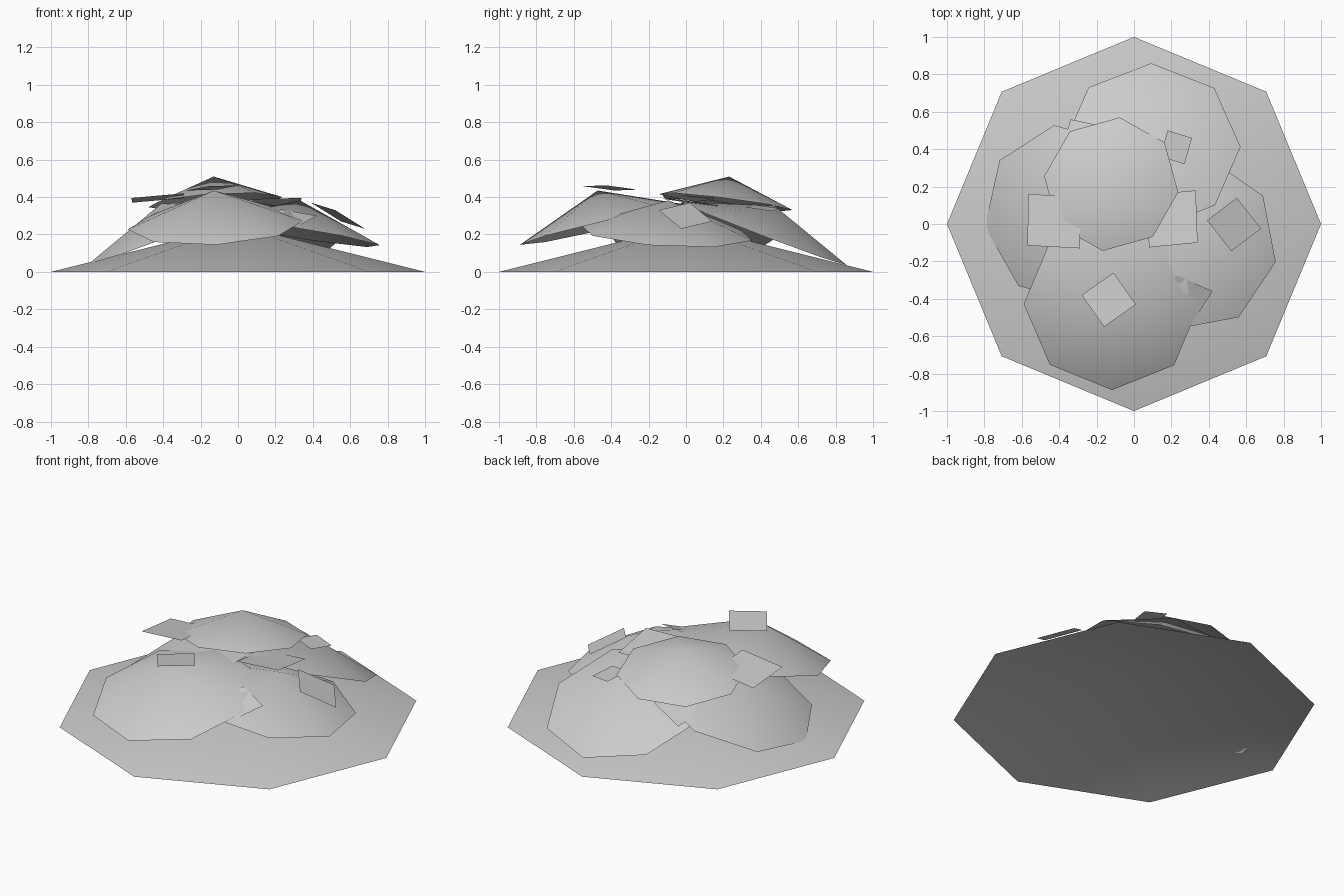
import bpy
import bmesh
from math import radians
from mathutils import Matrix, Vector

cube = bpy.data.objects.get("Cube")
if cube:
    bpy.data.objects.remove(cube, do_unlink=True)

grey = bpy.data.materials.new("plain_grey")
grey.use_nodes = True
grey.diffuse_color = (0.6, 0.6, 0.6, 1)
grey.node_tree.nodes["Principled BSDF"].inputs["Base Color"].default_value = (0.6, 0.6, 0.6, 1)


def add_object(name, bm, smooth):
    mesh = bpy.data.meshes.new(name)
    for face in bm.faces:
        face.smooth = smooth
    bm.to_mesh(mesh)
    bm.free()
    mesh.materials.append(grey)
    obj = bpy.data.objects.new(name, mesh)
    bpy.context.collection.objects.link(obj)


def mound(name, rim_centre, radius, height, slope=(0, 0), turn=0):
    """Open eight-sided shallow cone, its rim tilted by the x and y slopes."""
    bm = bmesh.new()
    bmesh.ops.create_cone(bm, cap_ends=False, segments=8, radius1=radius,
                          radius2=0, depth=height)
    bmesh.ops.remove_doubles(bm, verts=bm.verts, dist=0.0001)
    normal = Vector((-slope[0], -slope[1], 1))
    tilt = Vector((0, 0, 1)).rotation_difference(normal).to_matrix().to_4x4()
    bm.transform(Matrix.Translation(rim_centre) @ tilt
                 @ Matrix.Rotation(radians(turn), 4, "Z")
                 @ Matrix.Translation((0, 0, height / 2)))
    add_object(name, bm, True)


def scrap(name, a, b, c):
    """Flat four-sided sheet from three corners in a row."""
    a, b, c = Vector(a), Vector(b), Vector(c)
    bm = bmesh.new()
    face = bm.faces.new([bm.verts.new(p) for p in (a, b, c, a + c - b)])
    face.normal_update()
    if face.normal.z < 0:
        face.normal_flip()
    add_object(name, bm, False)


# Broad base and the overlapping heaps
mound("base_mound", (0, 0, 0), 1.0, 0.25)
mound("front_mound", (-0.12, -0.43, 0.25), 0.47, 0.19, (0.05, 0.23))
mound("back_mound", (0.095, 0.415, 0.205), 0.475, 0.16, (-0.03, -0.38))
mound("left_mound", (0.303, -0.105, 0.21), 0.47, 0.175, (-0.16, -0.06), -11.8)
mound("right_mound", (-0.355, 0.053, 0.215), 0.48, 0.16, (0.38, 0.05), 8.7)
mound("top_mound", (-0.122, 0.213, 0.373), 0.362, 0.138, (0.06, -0.127), -7)

# Loose flat scraps
scrap("right_scrap", (-0.565, 0.16, 0.37), (-0.57, -0.115, 0.395), (-0.29, -0.13, 0.42))
scrap("middle_scrap", (0.08, -0.125, 0.39), (0.34, -0.1, 0.395), (0.33, 0.18, 0.355))
scrap("left_scrap", (0.55, 0.14, 0.27), (0.39, 0.02, 0.37), (0.52, -0.145, 0.33))
scrap("front_scrap", (-0.11, -0.26, 0.44), (-0.28, -0.38, 0.435), (-0.16, -0.55, 0.458))
scrap("back_left_scrap", (0.18, 0.5, 0.34), (0.31, 0.46, 0.325), (0.27, 0.32, 0.345))
scrap("front_left_scrap", (0.23, -0.275, 0.335), (0.42, -0.36, 0.3), (0.31, -0.53, 0.237))
scrap("back_right_scrap", (-0.15, 0.52, 0.305), (-0.34, 0.56, 0.23), (-0.39, 0.36, 0.27))
